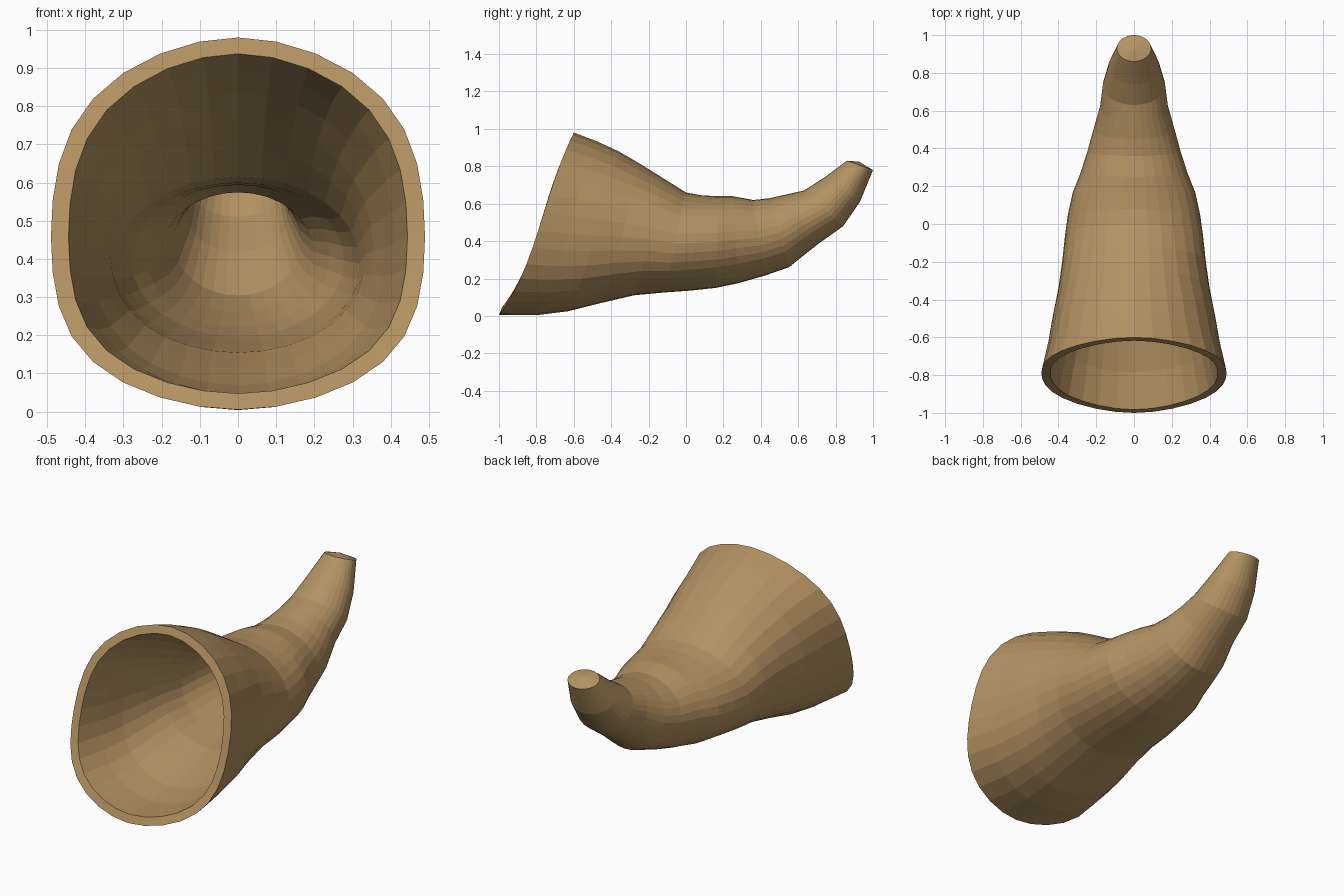
import bpy, bmesh, math

if "Cube" in bpy.data.objects:
    bpy.data.objects.remove(bpy.data.objects["Cube"])

SIDES = 32
WALL = 0.046

# Horn stations: top (y, z), bottom (y, z), half width
STATIONS = [
    (-.60, .98, -1.0, .005, .49),
    (-.48, .935, -.80, .004, .455),
    (-.36, .88, -.63, .025, .43),
    (-.24, .81, -.45, .07, .40),
    (-.12, .735, -.28, .11, .38),
    (.00, .66, -.12, .125, .365),
    (.08, .645, .02, .135, .35),
    (.17, .64, .16, .15, .325),
    (.25, .64, .28, .175, .285),
    (.36, .62, .42, .215, .245),
    (.45, .63, .55, .26, .215),
    (.54, .65, .70, .38, .18),
    (.63, .67, .84, .48, .165),
    (.74, .74, .93, .61, .135),
    (.86, .83, 1.0, .78, .09),
]


def ring(bm, index, inset):
    """One closed section of the horn, shrunk by the wall thickness."""
    ty, tz, by, bz, w = STATIONS[index]
    fade = max(0, 1 - index / 6)          # the mouth is squarer and bowed
    half = math.hypot(ty - by, tz - bz) / 2
    kx, kt = (w - inset) / w, (half - inset) / half
    verts = []
    for s in range(SIDES):
        a = 2 * math.pi * s / SIDES
        t, c = math.cos(a), math.sin(a)
        square = 0.068 * math.sin(2 * a) ** 2 * fade
        x = w * kx * (c + math.copysign(square, c))
        bow = (1 - t * t) * fade
        y = (ty + by) / 2 + (ty - by) / 2 * t * kt + bow * (.01 - .045 * t)
        z = (tz + bz) / 2 + (tz - bz) / 2 * t * kt - .035 * bow
        verts.append(bm.verts.new((x, y, z)))
    return verts


def bridge(bm, a, b):
    for s in range(SIDES):
        n = (s + 1) % SIDES
        bm.faces.new((a[s], a[n], b[n], b[s]))


def fan(bm, loop, centre):
    v = bm.verts.new(centre)
    for s in range(SIDES):
        bm.faces.new((loop[s], loop[(s + 1) % SIDES], v))


bm = bmesh.new()
count = len(STATIONS)
outer = [ring(bm, i, 0) for i in range(count)]
inner = [ring(bm, i, WALL) for i in range(count - 1)]

# Outer skin, hollow inside and the mouth rim
for skin in (outer, inner):
    for a, b in zip(skin, skin[1:]):
        bridge(bm, a, b)
bridge(bm, outer[0], inner[0])

# Slightly domed tip and the closed end of the hollow
fan(bm, outer[-1], (0, .925, .825))
fan(bm, inner[-1], (0, .84, .69))

bmesh.ops.recalc_face_normals(bm, faces=bm.faces[:])
mesh = bpy.data.meshes.new("horn")
bm.to_mesh(mesh)
bm.free()

tan = bpy.data.materials.new("horn tan")
tan.diffuse_color = (0.45, 0.285, 0.12, 1)
tan.use_nodes = True
tan.node_tree.nodes["Principled BSDF"].inputs["Base Color"].default_value = tan.diffuse_color
mesh.materials.append(tan)
horn = bpy.data.objects.new("horn", mesh)
bpy.context.collection.objects.link(horn)
